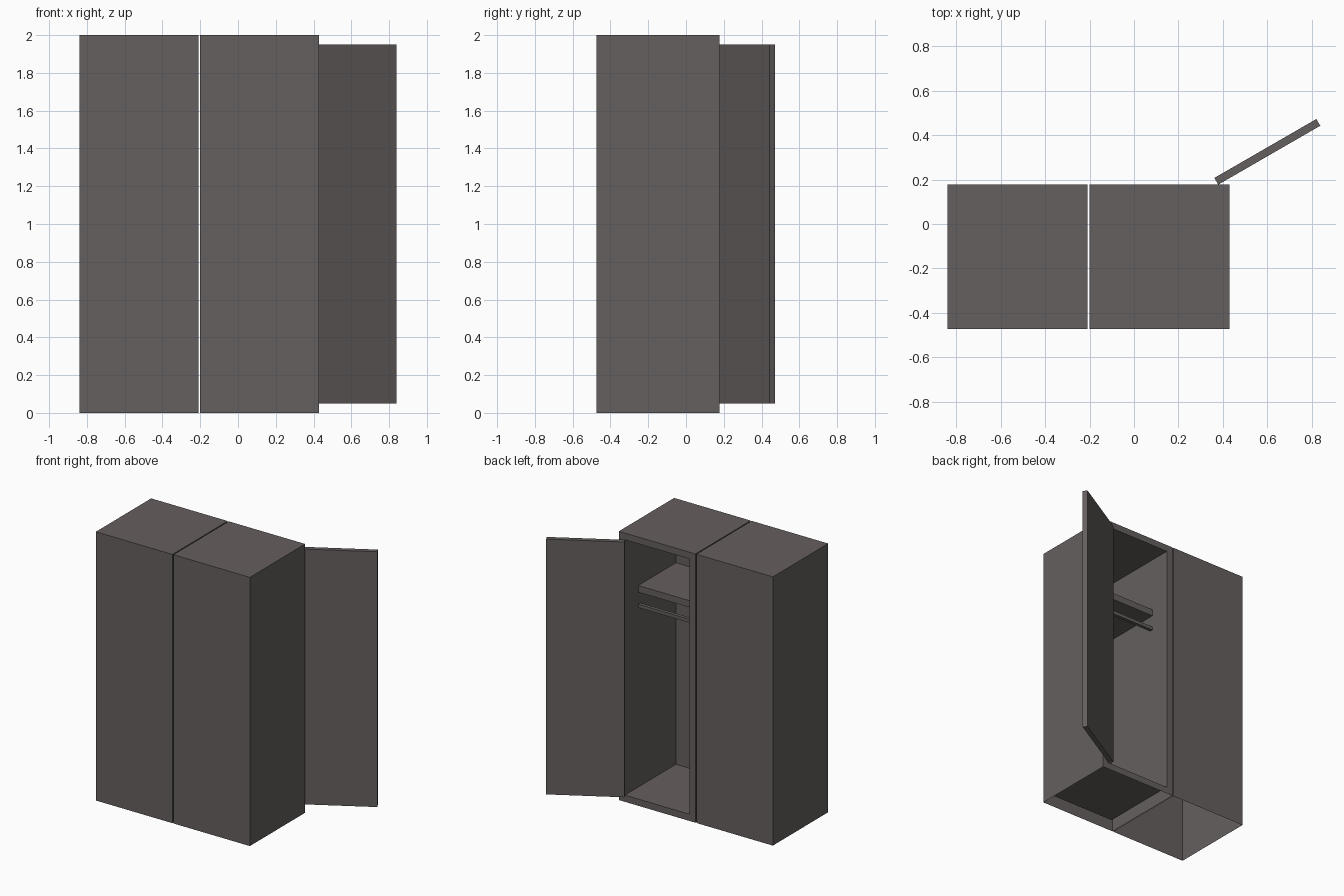
import bpy, bmesh, math
from mathutils import Matrix, Vector

if "Cube" in bpy.data.objects:
    bpy.data.objects.remove(bpy.data.objects["Cube"])

mat = bpy.data.materials.new("grey_brown_wood")
mat.diffuse_color = (0.130, 0.115, 0.112, 1)
mat.use_nodes = True
mat.node_tree.nodes["Principled BSDF"].inputs["Base Color"].default_value = mat.diffuse_color


def box_bm(lo, hi):
    lo, hi = Vector(lo), Vector(hi)
    bm = bmesh.new()
    m = Matrix.Translation((lo + hi) / 2) @ Matrix.Diagonal((*(hi - lo), 1))
    bmesh.ops.create_cube(bm, size=1, matrix=m)
    bm.normal_update()
    return bm


def drop_face(bm, direction):
    d = Vector(direction)
    gone = [f for f in bm.faces if f.normal.dot(d) > 0.9]
    bmesh.ops.delete(bm, geom=gone, context='FACES')


def finish(name, bm):
    me = bpy.data.meshes.new(name)
    bm.to_mesh(me)
    bm.free()
    me.materials.append(mat)
    ob = bpy.data.objects.new(name, me)
    bpy.context.collection.objects.link(ob)
    return ob


Y0, Y1, H, T = -0.473, 0.177, 2.0, 0.05   # cabinet back, opening side, height, wall
RX0, RX1 = -0.201, 0.429                  # right cabinet
IX0, IX1, IY0 = RX0 + T, RX1 - T, Y0 + T  # its interior

# closed cabinet: hollow shell without a bottom
bm = box_bm((-0.839, Y0, 0), (-0.209, Y1, H))
drop_face(bm, (0, 0, -1))
finish("closed_cabinet", bm)

# open cabinet outer shell: no bottom, opening side replaced by a frame
bm = box_bm((RX0, Y0, 0), (RX1, Y1, H))
drop_face(bm, (0, 0, -1))
front = [f for f in bm.faces if f.normal.y > 0.9]
bmesh.ops.inset_region(bm, faces=front, thickness=T, use_even_offset=True,
                       use_boundary=True)
bmesh.ops.delete(bm, geom=front, context='FACES')
finish("open_cabinet_shell", bm)

# interior lining, facing inwards
bm = box_bm((IX0, IY0, T), (IX1, Y1, H - T))
drop_face(bm, (0, 1, 0))
bmesh.ops.reverse_faces(bm, faces=bm.faces[:])
finish("cabinet_interior", bm)

# shelf and hanging rail
finish("shelf", box_bm((IX0, IY0, 1.50), (IX1, 0.02, 1.55)))
finish("hanging_rail", box_bm((IX0, -0.005, 1.386), (IX1, 0.02, 1.411)))

# door swung open on its hinge
door = finish("door", box_bm((0, 0, 0), (0.53, 0.035, H - 2 * T)))
door.location = (IX1, Y1, T)
door.rotation_euler = (0, 0, math.radians(30))
